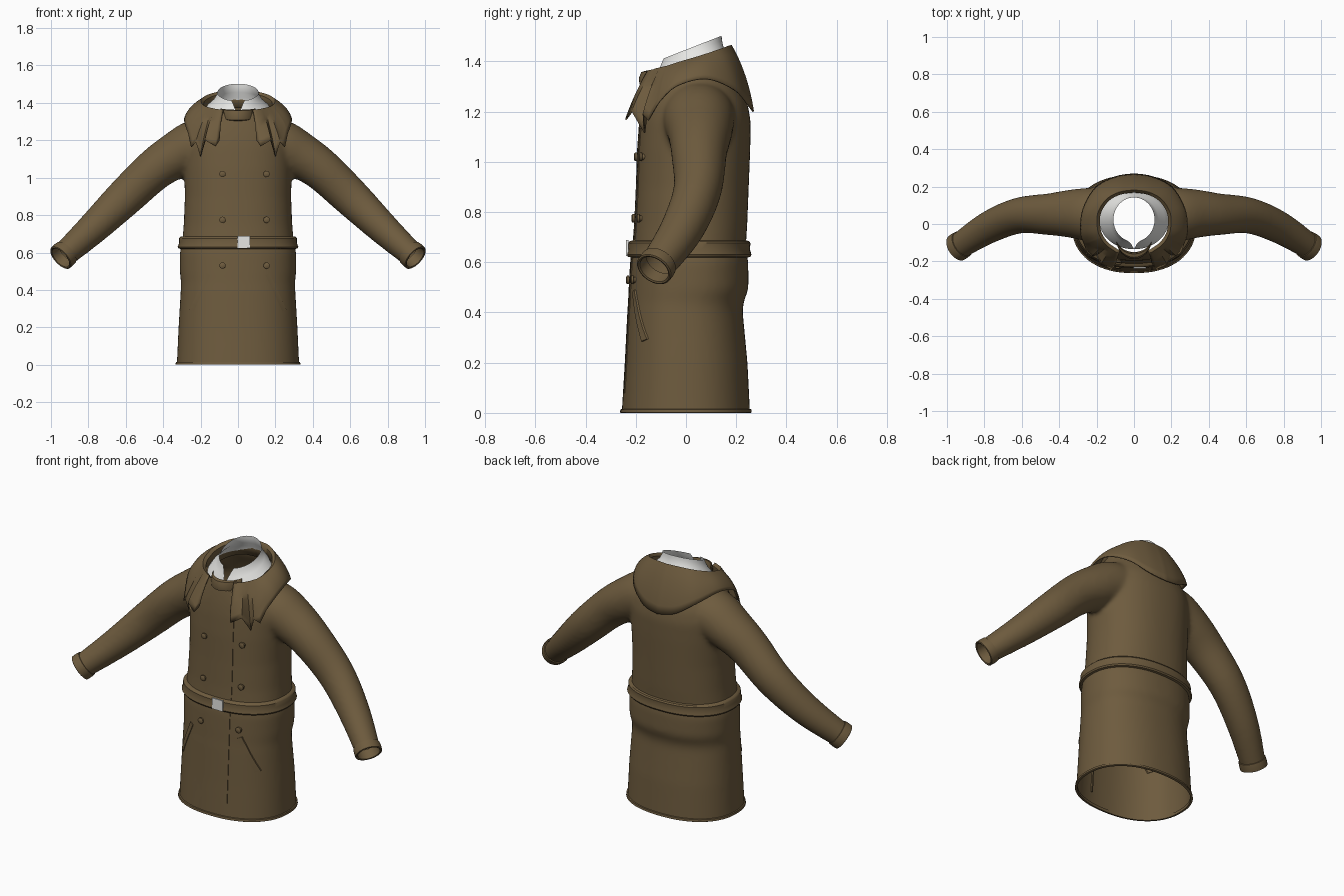
import bpy, bmesh, math
from mathutils import Vector

if "Cube" in bpy.data.objects:
    bpy.data.objects.remove(bpy.data.objects["Cube"])


def material(name, rgb):
    m = bpy.data.materials.new(name)
    m.diffuse_color = (*rgb, 1)
    m.use_nodes = True
    m.node_tree.nodes["Principled BSDF"].inputs["Base Color"].default_value = m.diffuse_color
    return m


BROWN = material("brown_wool", (0.155, 0.105, 0.048))
WHITE = material("off_white", (0.8, 0.8, 0.78))


def finish(name, bm, mat, angle=40):
    bmesh.ops.recalc_face_normals(bm, faces=bm.faces)
    me = bpy.data.meshes.new(name)
    bm.to_mesh(me)
    bm.free()
    me.materials.append(mat)
    me.shade_smooth()
    me.set_sharp_from_angle(angle=math.radians(angle))
    ob = bpy.data.objects.new(name, me)
    bpy.context.collection.objects.link(ob)
    return ob


def loft(bm, rings, closed=True, caps=False):
    rows = [[bm.verts.new(p) for p in r] for r in rings]
    n = len(rows[0])
    for a, b in zip(rows, rows[1:]):
        for i in range(n if closed else n - 1):
            j = (i + 1) % n
            bm.faces.new((a[i], a[j], b[j], b[i]))
    if caps:
        bm.faces.new(rows[0])
        bm.faces.new(rows[-1])


def spline(rows, steps):
    """Smooth curve through rows of any width."""
    out = []
    for i in range(len(rows) - 1):
        p0, p1, p2, p3 = (rows[max(0, min(len(rows) - 1, i + k))] for k in (-1, 0, 1, 2))
        for s in range(steps):
            t = s / steps
            out.append(tuple(b + .5 * t * (c - a + t * (2*a - 5*b + 4*c - d + t * (3*(b - c) + d - a)))
                             for a, b, c, d in zip(p0, p1, p2, p3)))
    return out + [tuple(rows[-1])]


# Torso profile: height, half width, front y, back y
PROFILE = [(-.04, .33, -.258, .257), (0, .327, -.256, .255), (.2, .318, -.244, .245),
           (.4, .306, -.234, .226), (.44, .304, -.231, .228), (.49, .311, -.229, .249),
           (.6, .311, -.223, .248), (.66, .298, -.214, .238), (.75, .29, -.207, .244),
           (.9, .284, -.2, .25), (1.05, .288, -.195, .256), (1.16, .288, -.187, .258),
           (1.23, .272, -.178, .246), (1.3, .232, -.165, .215), (1.36, .195, -.15, .18),
           (1.44, .17, -.14, .16)]
P = 2.25


def section(z):
    for a, b in zip(PROFILE, PROFILE[1:]):
        if z <= b[0]:
            t = (z - a[0]) / (b[0] - a[0])
            return [u + (v - u) * t for u, v in zip(a[1:], b[1:])]
    return PROFILE[-1][1:]


def ring(z, off=0, n=72):
    rx, yf, yb = section(z)
    rx, ry, cy = rx + off, (yb - yf) / 2 + off, (yf + yb) / 2
    pts = []
    for i in range(n):
        c, s = math.cos(i * math.tau / n), math.sin(i * math.tau / n)
        pts.append((rx * math.copysign(abs(c) ** (2 / P), c),
                    cy + ry * math.copysign(abs(s) ** (2 / P), s), z))
    return pts


def front_y(x, z):
    rx, yf, yb = section(z)
    return (yf + yb) / 2 - (yb - yf) / 2 * (1 - min(1, abs(x) / rx) ** P) ** (1 / P)


# Sleeve path: x, y, z, radius in the drop plane, radius in depth
SLEEVE = spline([(.1, .05, 1.19, .13, .14), (.22, .05, 1.172, .14, .145),
                 (.33, .055, 1.12, .125, .13), (.45, .052, 1.04, .112, .112),
                 (.615, .045, .885, .102, .096), (.78, -.02, .725, .085, .086),
                 (.945, -.125, .575, .066, .069)], 5)


def tube(c, t, ru, rv, side, n=32):
    u = t.cross(Vector((0, 1, 0))).normalized()
    v = t.cross(u).normalized()
    pts = [c + u * ru * math.cos(k * math.tau / n) + v * rv * math.sin(k * math.tau / n) for k in range(n)]
    return [(side * p.x, p.y, p.z) for p in pts]


END = Vector(SLEEVE[-1][:3])
END_DIR = (END - Vector(SLEEVE[-3][:3])).normalized()

# Coat shell: torso and sleeves fused, then opened at hem, neck and wrists
bm = bmesh.new()
loft(bm, [ring(-.04 + 1.48 * i / 60) for i in range(61)], caps=True)
for side in (1, -1):
    rings = []
    for i, row in enumerate(SLEEVE):
        a, b = SLEEVE[max(0, i - 1)], SLEEVE[min(len(SLEEVE) - 1, i + 1)]
        t = (Vector(b[:3]) - Vector(a[:3])).normalized()
        rings.append(tube(Vector(row[:3]), t, row[3], row[4], side))
    rings.append(tube(END + END_DIR * .03, END_DIR, .066, .069, side))
    loft(bm, rings, caps=True)
solid = finish("coat_solid", bm, BROWN)
rem = solid.modifiers.new("fuse", 'REMESH')
rem.mode, rem.voxel_size = 'VOXEL', .013
sm = solid.modifiers.new("soften", 'SMOOTH')
sm.factor, sm.iterations = .5, 8
bpy.context.view_layer.update()
fused = solid.evaluated_get(bpy.context.evaluated_depsgraph_get()).to_mesh()
bm = bmesh.new()
bm.from_mesh(fused)
bpy.data.objects.remove(solid)


def cut(co, no, keep):
    vs = [v for v in bm.verts if keep(v.co)]
    vset = set(vs)
    es = [e for e in bm.edges if all(v in vset for v in e.verts)]
    fs = [f for f in bm.faces if all(v in vset for v in f.verts)]
    bmesh.ops.bisect_plane(bm, geom=vs + es + fs, plane_co=co, plane_no=no, clear_outer=True)


cut((0, 0, .004), (0, 0, -1), lambda c: c.z < .3 and abs(c.x) < .5)
cut((0, 0, 1.375), (0, -.2, 1), lambda c: c.z > 1.25 and abs(c.x) < .3)
for side in (1, -1):
    cut((side * END.x, END.y, END.z), (side * END_DIR.x, END_DIR.y, END_DIR.z),
        lambda c: c.x * side > .75)
finish("coat_shell", bm, BROWN, 50)

# Hem and belt bands
for name, rows in (("hem", [(.016, 0), (.014, .006), (.002, .007), (0, .004), (0, -.006), (.016, -.006)]),
                   ("belt", [(.618, -.005), (.622, .012), (.63, .018), (.652, .015), (.676, .018),
                             (.684, .012), (.688, -.005)])):
    bm = bmesh.new()
    loft(bm, [ring(z, off) for z, off in rows])
    finish(name, bm, BROWN)

# Cuffs
for side, label in ((1, "left"), (-1, "right")):
    bm = bmesh.new()
    loft(bm, [tube(END + END_DIR * d, END_DIR, r, r + .002, side)
              for d, r in ((-.042, .064), (-.04, .073), (-.02, .075), (.005, .074),
                           (.008, .068), (.005, .061), (-.05, .06))])
    finish("cuff_" + label, bm, BROWN)

# Collar with pointed lapels: lower edge xyz, upper edge xyz, from front to back
LAPEL = [(.1, -.215, 1.2, .08, -.155, 1.36), (.12, -.24, 1.168, .095, -.15, 1.362),
         (.175, -.215, 1.2, .125, -.13, 1.366), (.2, -.165, 1.115, .14, -.12, 1.37),
         (.225, -.17, 1.19, .155, -.105, 1.373), (.25, -.15, 1.165, .168, -.09, 1.377)]
HOOD = spline([(.265, -.11, 1.235, .178, -.075, 1.38), (.285, -.04, 1.3, .195, -.03, 1.395),
               (.272, .08, 1.33, .195, .055, 1.42), (.205, .195, 1.285, .15, .13, 1.445),
               (.1, .252, 1.22, .08, .17, 1.46), (0, .268, 1.2, 0, .182, 1.462)], 5)
half = LAPEL + HOOD
full = half + [(-r[0], *r[1:3], -r[3], *r[4:]) for r in reversed(half[:-1])]
rings = []
for k in range(7):
    t = k / 6
    bulge = .05 * t * (1 - t)
    row = []
    for i, r in enumerate(full):
        lo, up = Vector(r[:3]), Vector(r[3:])
        p = lo.lerp(up, t)
        d = Vector((p.x, p.y - .03, .12)).normalized()
        row.append(p + d * bulge * (1 if p.y > -.1 else .5))
    rings.append(row)
rings.append([(r[3] * .93, (r[4] - .02) * .93 + .02, r[5] - .012) for r in full])
rings.append([(r[3] * .94, (r[4] - .02) * .94 + .02, r[5] - .09) for r in full])
bm = bmesh.new()
loft(bm, rings, closed=False)
collar = finish("collar", bm, BROWN, 45)
sol = collar.modifiers.new("thickness", 'SOLIDIFY')
sol.thickness, sol.offset = .006, 0

# Neck band closing the front between the lapels
bm = bmesh.new()
loft(bm, [[(.1 * math.sin(a), -.06 - r * math.cos(a), z - .012 * math.cos(a))
           for a in [(-1.2 + 2.4 * i / 16) for i in range(17)]]
          for z, r in ((1.315, .1), (1.32, .125), (1.345, .128), (1.37, .118), (1.375, .1), (1.33, .09))],
     closed=False)
finish("neck_band", bm, BROWN)

# Shirt collar: tilted flaring ring with a small notch at the front
bm = bmesh.new()
rings = []
for rx, yf, yb, z, tilt, gap in ((.185, -.135, .172, 1.345, .32, 0), (.165, -.125, .165, 1.375, .33, .03),
                                 (.132, -.11, .15, 1.402, .36, .1), (.115, -.1, .143, 1.43, .38, .22),
                                 (.11, -.095, .142, 1.447, .39, .32)):
    row = []
    for i in range(49):
        a = -math.pi / 2 + gap + (math.tau - 2 * gap) * i / 48
        y = (yf + yb) / 2 + (yb - yf) / 2 * math.sin(a)
        row.append((rx * math.cos(a), y, z + tilt * y))
    rings.append(row)
loft(bm, rings, closed=False)
finish("shirt_collar", bm, WHITE)


def strip(name, p0, p1, width, lift, n=14):
    """Thin raised strip that follows the coat front between two x, z points."""
    a, b = Vector(p0), Vector(p1)
    d = (b - a).normalized()
    side = Vector((-d.y, d.x)) * width / 2
    rings = []
    for i in range(n + 1):
        c = a.lerp(b, i / n)
        l, r = c - side, c + side
        rings.append([(q.x, front_y(q.x, q.y) - o, q.y)
                      for q, o in ((l, -.01), (l, lift), (r, lift), (r, -.01))])
    bm = bmesh.new()
    loft(bm, rings, caps=True)
    finish(name, bm, BROWN, 30)


# Front flap edge and slanted pocket welts
strip("flap_edge_upper", (.095, 1.2), (.095, .69), .008, .003, 24)
strip("flap_edge_lower", (.095, .615), (.095, .08), .008, .003, 24)
for s, label in ((1, "left"), (-1, "right")):
    strip("pocket_" + label, (s * .158, .485), (s * .248, .29), .024, .007)

# Two columns of domed buttons
for col, x in (("right", -.083), ("left", .153)):
    for k, z in enumerate((1.02, .775, .53)):
        y = front_y(x, z)
        bm = bmesh.new()
        loft(bm, [[(x + r * math.cos(i * math.tau / 16), y - d, z + r * math.sin(i * math.tau / 16))
                   for i in range(16)]
                  for d, r in ((-.01, .012), (.004, .012), (.006, .017), (.014, .017), (.018, .01))],
             caps=True)
        finish(f"button_{col}_{k + 1}", bm, BROWN)

# Belt buckle plate
bm = bmesh.new()
bmesh.ops.create_cube(bm, size=1)
for v in bm.verts:
    v.co = (.03 + v.co.x * .068, -.234 + v.co.y * .009, .657 + v.co.z * .064)
finish("buckle", bm, WHITE)
